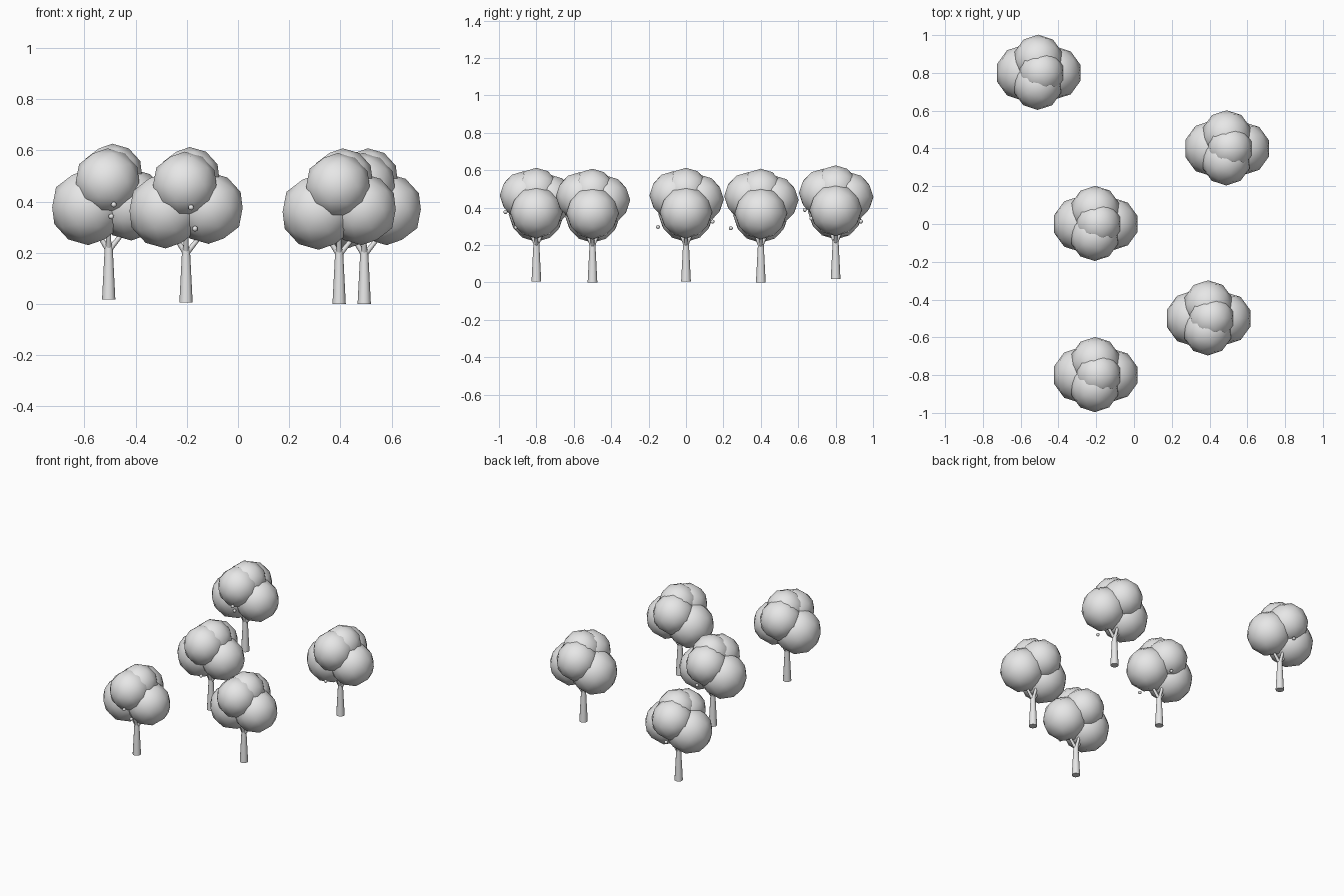
import bpy
import bmesh
from mathutils import Vector, Matrix

if "Cube" in bpy.data.objects:
    bpy.data.objects.remove(bpy.data.objects["Cube"], do_unlink=True)

# One plain grey for everything
grey = bpy.data.materials.new("plain grey")
grey.use_nodes = True
grey.diffuse_color = (0.8, 0.8, 0.8, 1)
grey.node_tree.nodes["Principled BSDF"].inputs["Base Color"].default_value = (0.8, 0.8, 0.8, 1)


def finish(name, bm, origin):
    mesh = bpy.data.meshes.new(name)
    bm.to_mesh(mesh)
    bm.free()
    mesh.materials.append(grey)
    obj = bpy.data.objects.new(name, mesh)
    obj.location = origin
    bpy.context.collection.objects.link(obj)
    bpy.ops.object.select_all(action='DESELECT')
    obj.select_set(True)
    bpy.context.view_layer.objects.active = obj
    bpy.ops.object.shade_smooth_by_angle(angle=0.9)


def ball(bm, centre, radius, detail=2):
    bmesh.ops.create_icosphere(bm, subdivisions=detail, radius=radius,
                               matrix=Matrix.Translation(centre))


def limb(bm, start, end, r1, r2, sides):
    start, end = Vector(start), Vector(end)
    axis = end - start
    turn = axis.to_track_quat('Z', 'Y').to_matrix().to_4x4()
    bmesh.ops.create_cone(bm, cap_ends=True, segments=sides, radius1=r1, radius2=r2,
                          depth=axis.length,
                          matrix=Matrix.Translation((start + end) / 2) @ turn)


# Leaf clumps: centre relative to the trunk foot, radius
CLUMPS = {
    "right_clump": ((-0.08, 0, 0.36), 0.148),
    "left_clump": ((0.088, 0, 0.37), 0.14),
    "front_clump": ((-0.005, -0.066, 0.46), 0.13),
    "back_clump": ((-0.002, 0.07, 0.44), 0.132),
    "top_clump": ((0.014, 0, 0.486), 0.122),
}

# Tree foot positions with the small fruits hanging on each
TREES = [
    ((-0.203, -0.8, 0.005), [(0.02, -0.165, 0.372), (0.035, -0.11, 0.289)]),
    ((0.395, -0.5, 0), []),
    ((-0.203, 0, 0.005), [(0.03, -0.15, 0.292), (0.02, 0.142, 0.32)]),
    ((0.493, 0.4, 0), [(0, -0.16, 0.29)]),
    ((-0.505, 0.8, 0.018), [(0.01, -0.13, 0.324), (0.02, -0.165, 0.37), (0, 0.135, 0.308)]),
]

for foot, fruits in TREES:
    # Tapered trunk
    bm = bmesh.new()
    limb(bm, (0, 0, 0), (0, 0, 0.215), 0.026, 0.015, 12)
    finish("trunk", bm, foot)

    # Branches fanning out into the leaves
    bm = bmesh.new()
    for tip in ((-0.07, 0, 0.3), (0.08, 0, 0.29), (0, -0.06, 0.33), (0, 0.06, 0.33)):
        limb(bm, (0, 0, 0.19), tip, 0.011, 0.007, 8)
    finish("branches", bm, foot)

    # Rounded foliage
    for name, (centre, radius) in CLUMPS.items():
        bm = bmesh.new()
        ball(bm, centre, radius)
        finish(name, bm, foot)

    # Small fruits
    for spot in fruits:
        bm = bmesh.new()
        ball(bm, spot, 0.011)
        finish("fruit", bm, foot)
